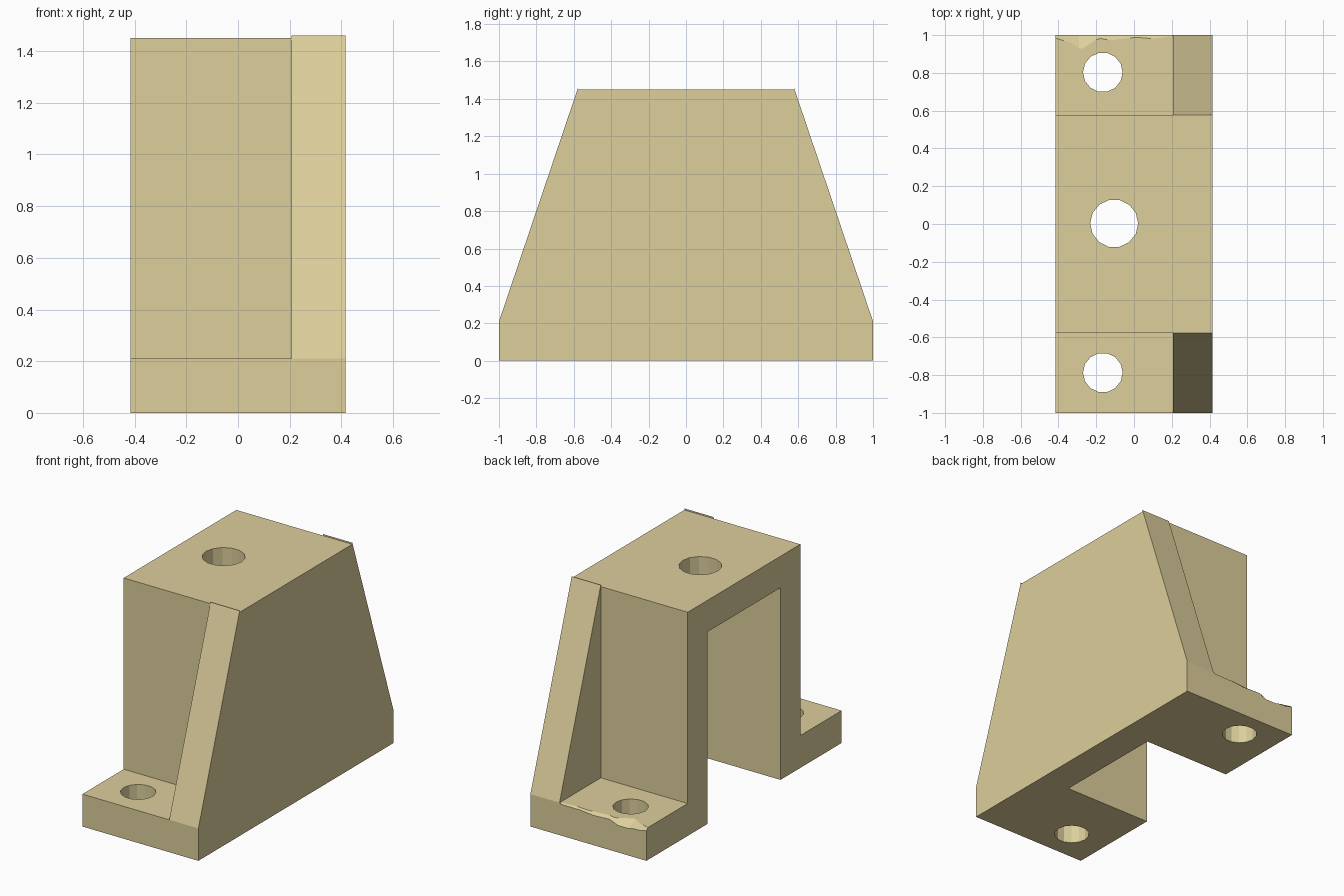
import bpy, bmesh, math

if "Cube" in bpy.data.objects:
    bpy.data.objects.remove(bpy.data.objects["Cube"])

X0, X1, XW = -0.416, 0.416, 0.207   # open side, closed side, inner face of web
Z_FOOT, Z_TOP, Z_CEIL = 0.21, 1.45, 1.245
Y_WALL, Y_IN = 0.577, 0.374


def loft(name, rings):
    """Solid skinned through matching rings of points."""
    bm = bmesh.new()
    rows = [[bm.verts.new(p) for p in ring] for ring in rings]
    n = len(rows[0])
    for a, b in zip(rows, rows[1:]):
        for i in range(n):
            j = (i + 1) % n
            bm.faces.new((a[i], a[j], b[j], b[i]))
    bm.faces.new(rows[0])
    bm.faces.new(rows[-1])
    bmesh.ops.recalc_face_normals(bm, faces=bm.faces)
    me = bpy.data.meshes.new(name)
    bm.to_mesh(me)
    bm.free()
    ob = bpy.data.objects.new(name, me)
    bpy.context.collection.objects.link(ob)
    return ob


def extrude_x(name, yz, xa, xb):
    return loft(name, [[(x, y, z) for y, z in yz] for x in (xa, xb)])


def combine(target, tool, operation):
    mod = target.modifiers.new("bool", 'BOOLEAN')
    mod.operation, mod.solver, mod.object = operation, 'EXACT', tool
    bpy.context.view_layer.objects.active = target
    bpy.ops.object.modifier_apply(modifier=mod.name)
    bpy.data.objects.remove(tool, do_unlink=True)


# Hat-shaped body with two feet
half = [(1, 0), (1, Z_FOOT), (Y_WALL, Z_FOOT), (Y_WALL, Z_TOP)]
bracket = extrude_x("bracket", half + [(-y, z) for y, z in reversed(half)], X0, X1)

# Channel, open at the left and bottom, closed by the web on the right
combine(bracket, extrude_x("channel_cutter",
        [(-Y_IN, -0.1), (Y_IN, -0.1), (Y_IN, Z_CEIL), (-Y_IN, Z_CEIL)],
        X0 - 0.1, XW), 'DIFFERENCE')

# Sloped gussets above each foot, ending in a tiny lip over the top
for s in (-1, 1):
    combine(bracket, extrude_x("gusset",
            [(s, Z_FOOT), (s * Y_WALL, 1.46), (s * Y_WALL, Z_FOOT)],
            XW, X1), 'UNION')

# Bolt holes: one in the top, one in each foot
for x, y, r, za, zb in ((-0.105, 0.003, 0.127, 1.1, 1.6),
                        (-0.165, 0.803, 0.105, -0.1, 0.4),
                        (-0.165, -0.787, 0.105, -0.1, 0.4)):
    angles = [math.tau * i / 14 for i in range(14)]
    combine(bracket, loft("hole_cutter",
            [[(x + r * math.cos(a), y + r * math.sin(a), z) for a in angles]
             for z in (za, zb)]), 'DIFFERENCE')

# Chipped top edge of the back foot: (x, width, depth) along the edge
chips = [(-0.45, 0.01, 0.02), (-0.37, 0.03, 0.025), (-0.29, 0.07, 0.035),
         (-0.20, 0.025, 0.03), (-0.14, 0.025, 0.012), (-0.02, 0.015, 0.015),
         (0.09, 0.018, 0.008), (0.2, 0.006, 0.006)]
k = 0.3
combine(bracket, loft("chip_cutter",
        [[(x, 1 - w * (1 + k), Z_FOOT + d * k),
          (x, 1 + w * k, Z_FOOT - d * (1 + k)),
          (x, 1.05, 0.26)] for x, w, d in chips]), 'DIFFERENCE')

# Warm tan finish
mat = bpy.data.materials.new("tan")
mat.diffuse_color = (0.72, 0.62, 0.33, 1)
mat.use_nodes = True
mat.node_tree.nodes["Principled BSDF"].inputs["Base Color"].default_value = mat.diffuse_color
bracket.data.materials.clear()
bracket.data.materials.append(mat)
for p in bracket.data.polygons:
    p.material_index = 0
